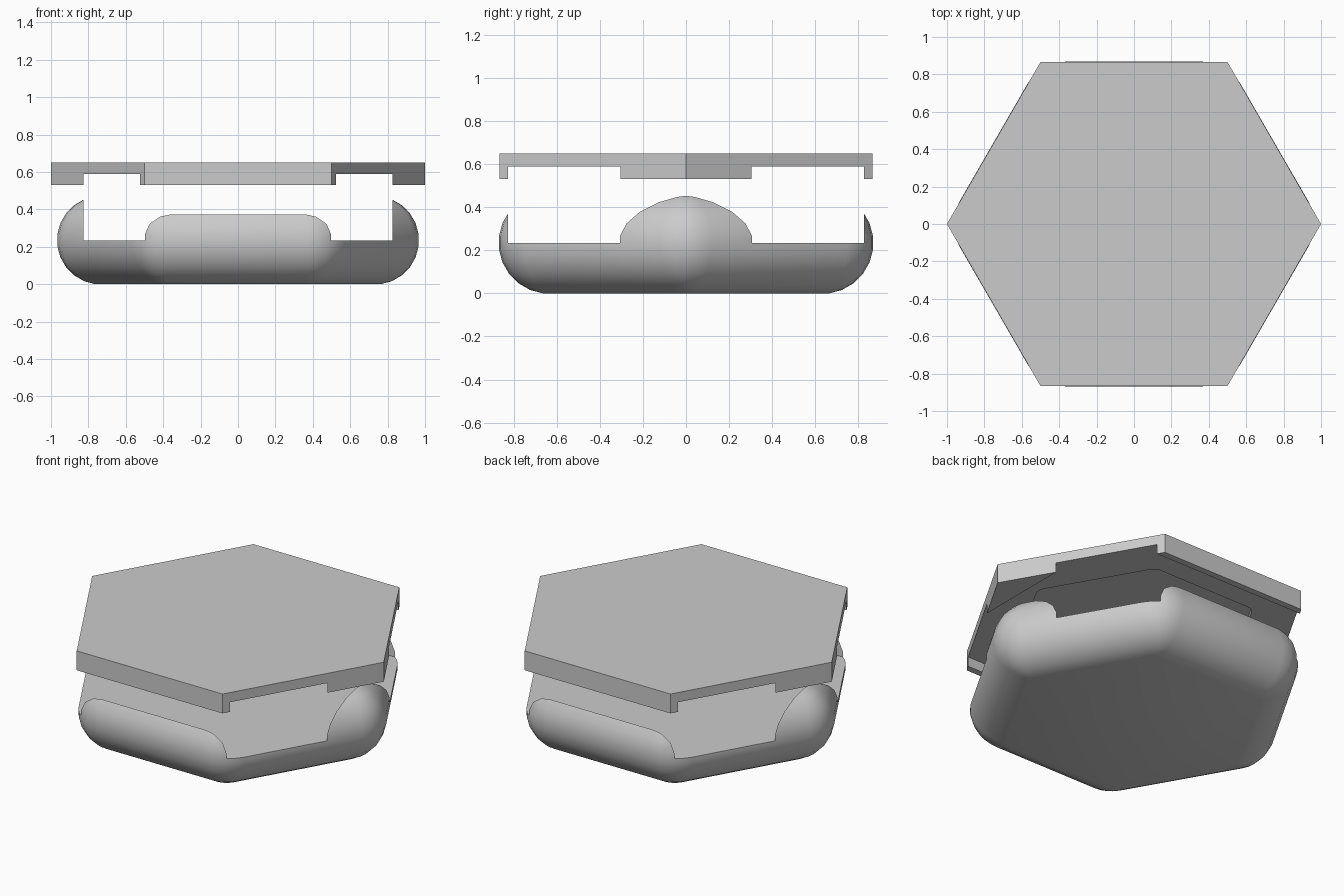
import bpy, bmesh
from math import cos, sin, pi, radians
from mathutils import Vector

cube = bpy.data.objects.get("Cube")
if cube:
    bpy.data.objects.remove(cube, do_unlink=True)

grey = bpy.data.materials.new("light_grey")
grey.use_nodes = True
colour = (0.6, 0.6, 0.6, 1)
grey.diffuse_color = colour
grey.node_tree.nodes["Principled BSDF"].inputs["Base Color"].default_value = colour


def hull(name, points):
    """Object whose mesh is the convex hull of the points."""
    bm = bmesh.new()
    for p in points:
        bm.verts.new(p)
    result = bmesh.ops.convex_hull(bm, input=bm.verts)
    loose = {g for g in result["geom_interior"] + result["geom_unused"]
             if isinstance(g, bmesh.types.BMVert)}
    bmesh.ops.delete(bm, geom=list(loose), context="VERTS")
    bmesh.ops.dissolve_limit(bm, angle_limit=radians(0.5),
                             verts=bm.verts, edges=bm.edges)
    bmesh.ops.recalc_face_normals(bm, faces=bm.faces)
    mesh = bpy.data.meshes.new(name)
    bm.to_mesh(mesh)
    bm.free()
    mesh.materials.append(grey)
    ob = bpy.data.objects.new(name, mesh)
    bpy.context.collection.objects.link(ob)
    return ob


def ring(radius, count, z, centre=Vector((0, 0, 0))):
    return [centre + Vector((radius * cos(2 * pi * i / count),
                             radius * sin(2 * pi * i / count), z))
            for i in range(count)]


def cut(target, cutter):
    mod = target.modifiers.new("cut", "BOOLEAN")
    mod.operation = "DIFFERENCE"
    mod.solver = "EXACT"
    mod.object = cutter
    bpy.context.view_layer.objects.active = target
    bpy.ops.object.modifier_apply(modifier=mod.name)
    bpy.data.objects.remove(cutter, do_unlink=True)


def square_cutter(z0, z1, half=0.825):
    return hull("square_cutter", [(x, y, z) for x in (-half, half)
                                  for y in (-half, half) for z in (z0, z1)])


# Tray: rounded hexagon spanned by six balls
ball, steps = 0.237, 12
mid = ball * cos(pi / steps / 2)
points = []
for corner in ring(0.731, 6, mid):
    for k in range(steps):
        lat = pi * (k + 0.5) / steps - pi / 2
        points += ring(ball * cos(lat), 2 * steps, ball * sin(lat), corner)
tray = hull("tray", points)
cut(tray, square_cutter(0.233, 0.7))

# Lid: flat hexagon, hollowed by the same square
lid = hull("lid", ring(1, 6, 0.53) + ring(1, 6, 0.65))
cut(lid, square_cutter(0.4, 0.59))

# Shallow hexagonal recess with rounded corners under the lid
points = []
for z in (0.5, 0.62):
    for corner in ring(0.64, 6, z):
        points += ring(0.06, 24, 0, corner)
cut(lid, hull("recess_cutter", points))

# Soft shading on the curves, crisp cut edges
for ob in (tray, lid):
    bpy.ops.object.select_all(action="DESELECT")
    ob.select_set(True)
    bpy.context.view_layer.objects.active = ob
    bpy.ops.object.shade_smooth_by_angle(angle=radians(30))
